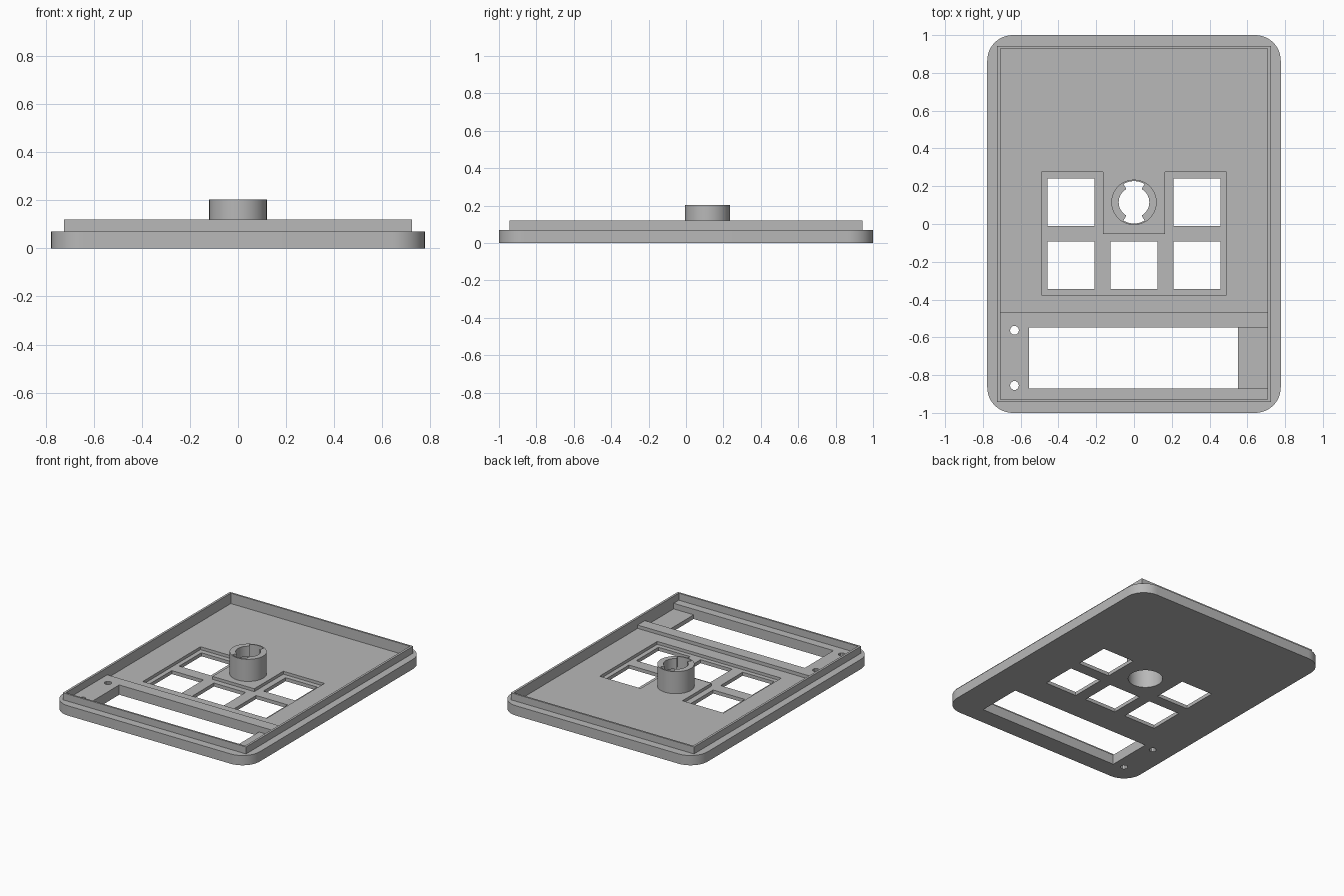
import bpy, bmesh, math

cube = bpy.data.objects.get("Cube")
if cube:
    bpy.data.objects.remove(cube, do_unlink=True)

grey = bpy.data.materials.new("plain grey")
grey.use_nodes = True
colour = (0.48, 0.48, 0.48, 1)
grey.diffuse_color = colour
grey.node_tree.nodes["Principled BSDF"].inputs["Base Color"].default_value = colour


def prism(name, outline, z0, z1):
    """Extrude a closed counter-clockwise outline from z0 to z1."""
    bm = bmesh.new()
    face = bm.faces.new([bm.verts.new((x, y, z0)) for x, y in outline])
    top = bmesh.ops.extrude_face_region(bm, geom=[face])["geom"]
    for v in top:
        if isinstance(v, bmesh.types.BMVert):
            v.co.z = z1
    bmesh.ops.recalc_face_normals(bm, faces=bm.faces)
    mesh = bpy.data.meshes.new(name)
    bm.to_mesh(mesh)
    bm.free()
    mesh.materials.append(grey)
    obj = bpy.data.objects.new(name, mesh)
    bpy.context.collection.objects.link(obj)
    return obj


def rect(x0, x1, y0, y1):
    return [(x0, y0), (x1, y0), (x1, y1), (x0, y1)]


def arc(cx, cy, r, start, end, steps):
    angles = [math.radians(start + (end - start) * i / steps) for i in range(steps + 1)]
    return [(cx + r * math.cos(a), cy + r * math.sin(a)) for a in angles]


def circle(cx, cy, r, sides):
    return arc(cx, cy, r, 0, 360, sides)[:-1]


def combine(target, tool, operation="DIFFERENCE"):
    """Apply a boolean and remove the tool object."""
    mod = target.modifiers.new("combine", "BOOLEAN")
    mod.operation = operation
    mod.solver = "EXACT"
    mod.object = tool
    bpy.context.view_layer.objects.active = target
    bpy.ops.object.modifier_apply(modifier=mod.name)
    bpy.data.objects.remove(tool, do_unlink=True)


def cut(target, outline, z0, z1):
    combine(target, prism("cutter", outline, z0, z1))


def smooth(obj):
    bpy.ops.object.select_all(action="DESELECT")
    obj.select_set(True)
    bpy.context.view_layer.objects.active = obj
    bpy.ops.object.shade_smooth_by_angle(angle=math.radians(30))


W, D, R = 0.777, 1.0, 0.135            # half width, half depth, corner radius
LIP, RIM, TOP = 0.07, 0.12, 0.204      # heights
FLOOR, POCKET, LEDGE = 0.046, 0.025, 0.03
IX, IY = 0.708, 0.93                   # inside of the rim
BAR = -0.465                           # back edge of the raised display block
CY, RO, RI, RL = 0.115, 0.12, 0.112, 0.081

# Rounded plate with a square-cornered rim
outline = []
for sx, sy, start in ((1, 1, 0), (-1, 1, 90), (-1, -1, 180), (1, -1, 270)):
    outline += arc(sx * (W - R), sy * (D - R), R, start, start + 90, 12)
panel = prism("front_panel", outline, 0, LIP)
combine(panel, prism("rim", rect(-0.724, 0.724, -0.943, 0.943), 0.02, RIM), "UNION")

# Hollow inside, leaving a raised block at the front
cut(panel, rect(-IX, IX, -IY, IY), LIP, 0.3)
cut(panel, rect(-IX, IX, BAR, IY), FLOOR, 0.3)

# Display window, side ledge and screw holes
cut(panel, rect(-0.555, 0.55, -0.872, -0.548), -0.1, 0.3)
cut(panel, rect(0.5, IX, -0.872, -0.548), LEDGE, 0.3)
for y in (-0.563, -0.855):
    cut(panel, circle(-0.633, y, 0.024, 10), -0.1, 0.3)

# Key pocket, stepping around the collar
cut(panel, [(-0.49, -0.375), (0.49, -0.375), (0.49, 0.276), (0.165, 0.276),
            (0.165, -0.052), (-0.165, -0.052), (-0.165, 0.276), (-0.49, 0.276)], POCKET, 0.3)

# Five square key openings
for x, y in ((-0.333, 0.115), (0.333, 0.115), (-0.333, -0.218), (0, -0.218), (0.333, -0.218)):
    cut(panel, rect(x - 0.125, x + 0.125, y - 0.125, y + 0.125), -0.1, 0.3)

# Round opening under the collar
cut(panel, circle(0, CY, RI, 48), -0.1, 0.3)
smooth(panel)

# Collar tube
collar = prism("collar", circle(0, CY, RO, 48), FLOOR, TOP)
cut(collar, circle(0, CY, RI, 48), -0.1, 0.3)
smooth(collar)

# Two locking lugs inside the collar
for side, mid in (("left", 0), ("right", 180)):
    shape = arc(0, CY, RI, mid - 60, mid + 60, 16) + arc(0, CY, RL, mid + 60, mid - 60, 16)
    smooth(prism("collar_lug_" + side, shape, 0.13, TOP))
